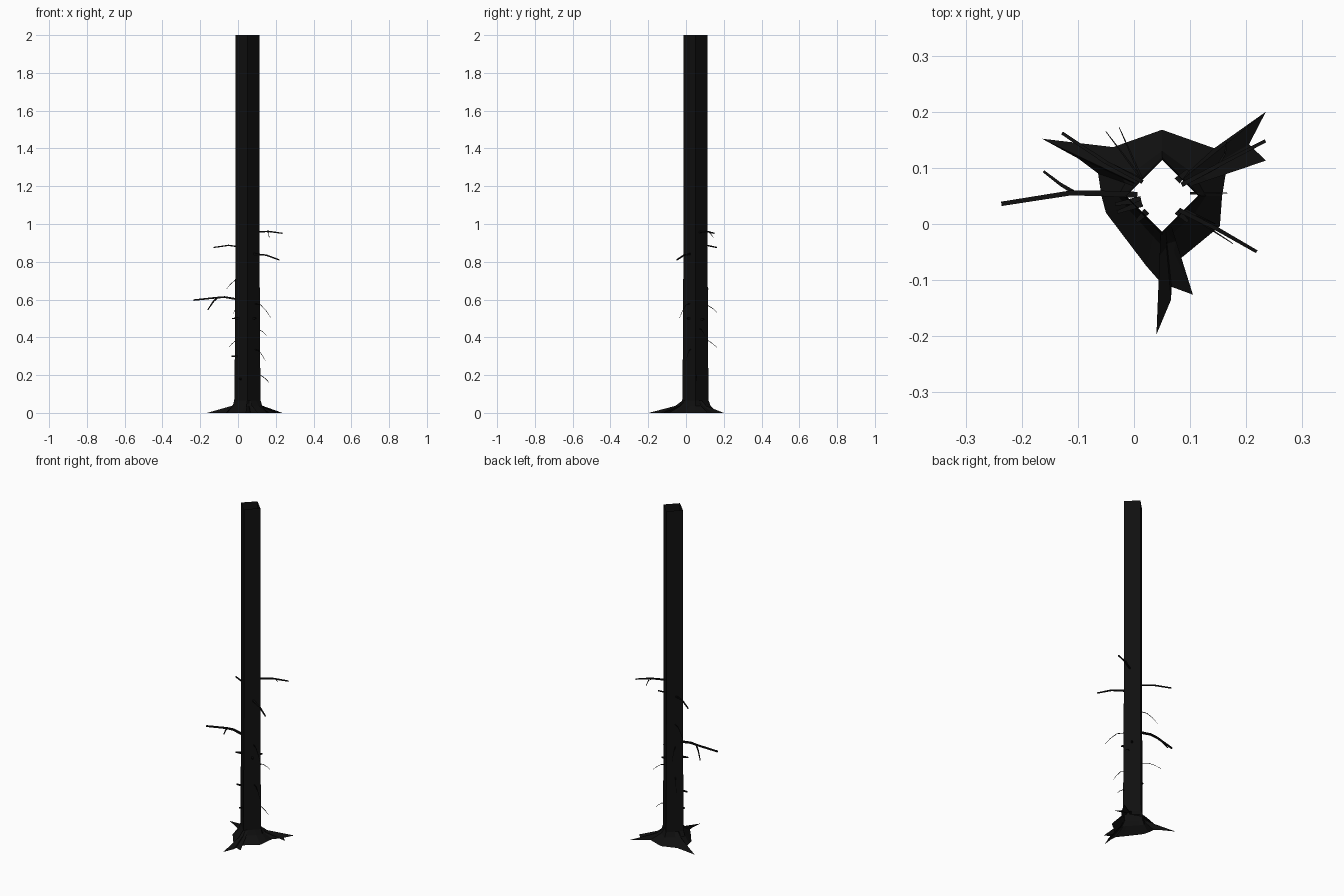
import bpy, bmesh, math
from mathutils import Vector

C = Vector((0.05, 0.05))          # trunk axis
mat = bpy.data.materials.new("dark_bark")
mat.diffuse_color = (0.005, 0.005, 0.005, 1)


def loft(name, rings, caps=False):
    """Skin a list of equally long closed rings of points."""
    bm = bmesh.new()
    vs = [[bm.verts.new(p) for p in r] for r in rings]
    n = len(vs[0])
    for a, b in zip(vs, vs[1:]):
        for i in range(n):
            j = (i + 1) % n
            bm.faces.new((a[i], a[j], b[j], b[i]))
    if caps:
        bm.faces.new(vs[0][::-1])
        bm.faces.new(vs[-1])
    bmesh.ops.recalc_face_normals(bm, faces=bm.faces)
    me = bpy.data.meshes.new(name)
    bm.to_mesh(me)
    bm.free()
    me.materials.append(mat)
    ob = bpy.data.objects.new(name, me)
    bpy.context.collection.objects.link(ob)
    return ob


def limb(name, pts, r0, r1, sides=4):
    """Tapered tube along a short path."""
    pts = [Vector(p) for p in pts]
    rings = []
    for i, p in enumerate(pts):
        d = (pts[min(i + 1, len(pts) - 1)] - pts[max(i - 1, 0)]).normalized()
        u = d.cross(Vector((0, 0, 1))).normalized()
        v = u.cross(d)
        r = r0 + (r1 - r0) * i / (len(pts) - 1)
        ang = [math.tau * (k + 0.5) / sides for k in range(sides)]
        rings.append([p + r * (math.cos(a) * u + math.sin(a) * v) for a in ang])
    loft(name, rings, True)


# Trunk: four-sided open tube, corners on the axes
def diamond(r, z):
    return [(C.x + r * math.cos(k * math.pi / 2), C.y + r * math.sin(k * math.pi / 2), z)
            for k in range(4)]


loft("trunk", [diamond(r, z) for r, z in
               ((0.07, 0.06), (0.067, 0.3), (0.066, 0.6), (0.064, 0.75), (0.064, 2.0))])

# Root flare: ground outline with spiky roots, rising to the trunk
outline = [(0.157, 0.05), (0.164, 0.093), (0.2, 0.13), (0.235, 0.113), (0.205, 0.142),
           (0.235, 0.2), (0.143, 0.135), (0.05, 0.168), (-0.037, 0.137), (-0.164, 0.152),
           (-0.1, 0.117), (-0.064, 0.09), (-0.058, 0.05), (-0.05, 0.02), (0.022, -0.075),
           (0.044, -0.1), (0.047, -0.135), (0.04, -0.197), (0.066, -0.135), (0.067, -0.112),
           (0.105, -0.126), (0.073, -0.09), (0.08, -0.064), (0.153, -0.004)]
top, mid, low = [], [], []
for x, y in outline:
    d = Vector((x, y)) - C
    r = d.length
    d.normalize()
    rd = 0.07 / (abs(d.x) + abs(d.y))
    for ring, f, z in ((top, 0, 0.065), (mid, 0.22, 0.037), (low, 1, 0)):
        p = C + d * (rd + (r - rd) * f)
        ring.append((p.x, p.y, z))
loft("root_flare", [low, mid, top])

# Main branches and their offshoots
limb("branch_left", [(0.005, 0.052, 0.6), (-0.07, 0.055, 0.613), (-0.115, 0.055, 0.61),
                     (-0.236, 0.036, 0.597)], 0.0075, 0.0055)
limb("branch_left_offshoot", [(-0.11, 0.058, 0.608), (-0.13, 0.07, 0.59),
                              (-0.16, 0.093, 0.546)], 0.005, 0.003)
limb("branch_back_left", [(0.015, 0.075, 0.878), (-0.05, 0.11, 0.887),
                          (-0.128, 0.162, 0.876)], 0.005, 0.004)
limb("branch_back_right", [(0.085, 0.07, 0.957), (0.16, 0.11, 0.961),
                           (0.234, 0.148, 0.951)], 0.006, 0.004)
limb("branch_back_right_offshoot", [(0.15, 0.105, 0.96), (0.162, 0.125, 0.955),
                                    (0.165, 0.145, 0.928)], 0.003, 0.0015)
limb("branch_front_right", [(0.08, 0.025, 0.842), (0.15, -0.01, 0.835),
                            (0.218, -0.049, 0.81)], 0.006, 0.004)

# Drooping twigs: base, tip
twigs = [((0.09, 0.02, 0.578), (0.176, -0.035, 0.5)),
         ((0.09, 0.07, 0.445), (0.15, 0.1, 0.41)),
         ((0.09, 0.025, 0.335), (0.145, 0.0, 0.275)),
         ((0.1, 0.054, 0.2), (0.166, 0.055, 0.16)),
         ((0.015, 0.08, 0.71), (-0.065, 0.12, 0.65)),
         ((0.015, 0.08, 0.575), (-0.026, 0.172, 0.525)),
         ((0.015, 0.08, 0.39), (-0.05, 0.165, 0.345))]
for i, (a, b) in enumerate(twigs):
    a, b = Vector(a), Vector(b)
    drop = Vector((0, 0, (a.z - b.z) * 0.3))
    limb(f"twig_{i + 1}", [a, a.lerp(b, 0.35) + drop * 0.9, a.lerp(b, 0.7) + drop * 0.7, b],
         0.003, 0.0008, 3)

# Broken branch stubs: angle, height
for i, (deg, z) in enumerate(((200, 0.5), (45, 0.495), (190, 0.3), (225, 0.18), (315, 0.5))):
    d = Vector((math.cos(math.radians(deg)), math.sin(math.radians(deg)), 0))
    o = Vector((C.x, C.y, z))
    limb(f"stub_{i + 1}", [o + d * 0.038, o + d * (0.085 if deg < 210 and deg > 90 else 0.065)],
         0.009, 0.004)
